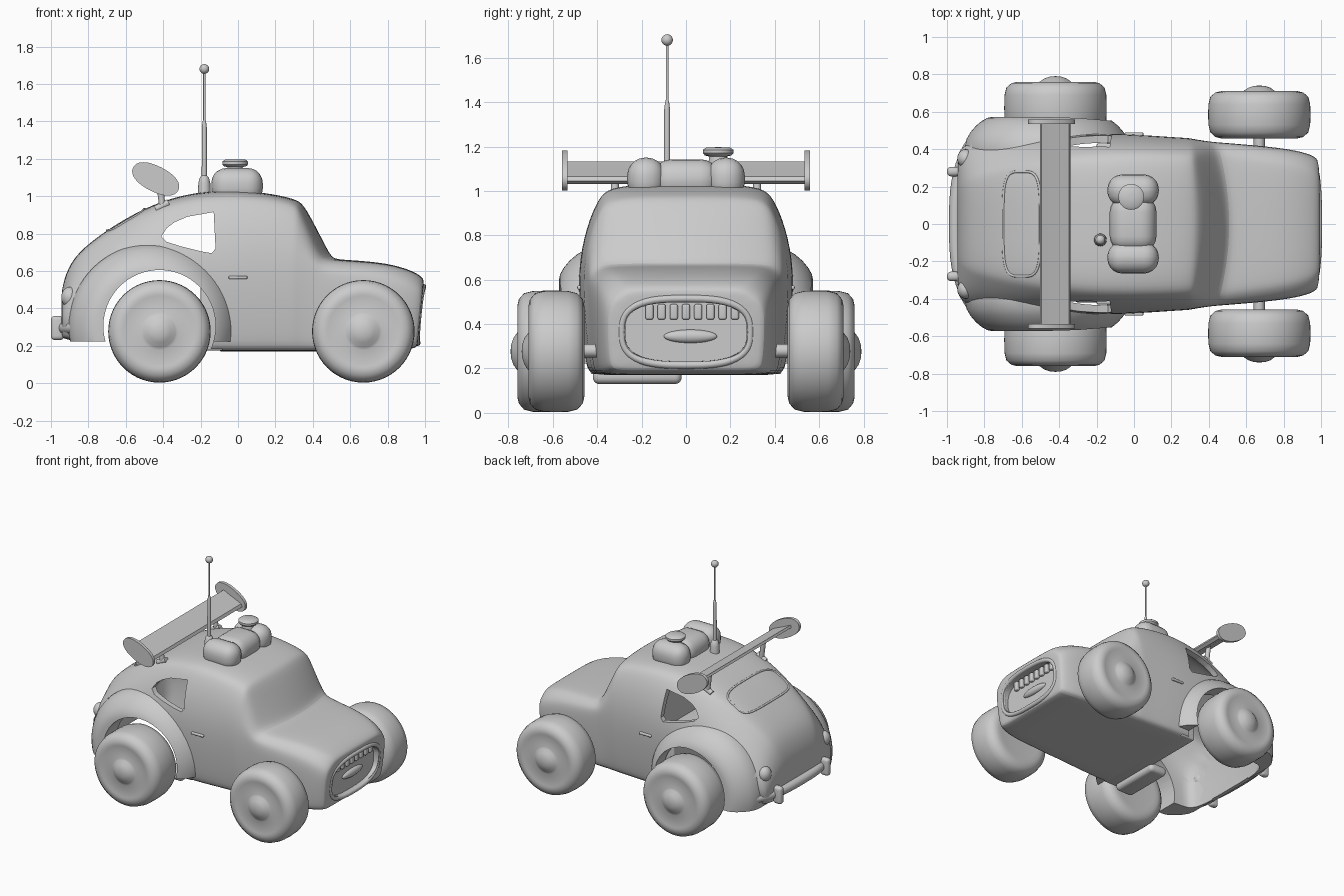
import bpy, bmesh, math
from mathutils import Vector, Matrix

if "Cube" in bpy.data.objects:
    bpy.data.objects.remove(bpy.data.objects["Cube"])

grey = bpy.data.materials.new("plain grey")
grey.diffuse_color = (0.6, 0.6, 0.6, 1)
grey.use_nodes = True
grey.node_tree.nodes["Principled BSDF"].inputs["Base Color"].default_value = grey.diffuse_color


def finish(name, bm, angle=40):
    bmesh.ops.recalc_face_normals(bm, faces=bm.faces[:])
    me = bpy.data.meshes.new(name)
    bm.to_mesh(me)
    bm.free()
    ob = bpy.data.objects.new(name, me)
    bpy.context.collection.objects.link(ob)
    me.materials.append(grey)
    smooth(ob, angle)
    return ob


def smooth(ob, angle=40):
    bpy.ops.object.select_all(action='DESELECT')
    bpy.context.view_layer.objects.active = ob
    ob.select_set(True)
    bpy.ops.object.shade_smooth_by_angle(angle=math.radians(angle))


def apply_mods(ob):
    bpy.context.view_layer.update()
    me = bpy.data.meshes.new_from_object(ob.evaluated_get(bpy.context.evaluated_depsgraph_get()))
    ob.modifiers.clear()
    ob.data = me


def ball(name, c, r, seg=40):
    bm = bmesh.new()
    bmesh.ops.create_uvsphere(bm, u_segments=seg, v_segments=seg // 2, radius=1)
    for v in bm.verts:
        v.co = Vector([c[i] + v.co[i] * r[i] for i in range(3)])
    return finish(name, bm)


def lathe(name, c, prof, axis='z', seg=40, floor=None):
    # prof holds (radius, distance along axis); axis 'z', or +1 / -1 for +y / -y
    bm = bmesh.new()
    rings = []
    for r, h in prof:
        ring = []
        for k in range(seg):
            a = math.tau * k / seg
            p = (r * math.cos(a), r * math.sin(a), h)
            if axis != 'z':
                p = (p[0], h * axis, p[1])
            ring.append(bm.verts.new(Vector(c) + Vector(p)))
        rings.append(ring)
    skin(bm, rings)
    if floor is not None:
        cut = bmesh.ops.bisect_plane(bm, geom=bm.verts[:] + bm.edges[:] + bm.faces[:],
                                     plane_co=(0, 0, floor), plane_no=(0, 0, 1), clear_inner=True)
        bmesh.ops.holes_fill(bm, edges=[e for e in cut['geom_cut'] if isinstance(e, bmesh.types.BMEdge)])
    return finish(name, bm)


def skin(bm, rings):
    for a, b in zip(rings, rings[1:]):
        for k in range(len(a)):
            j = (k + 1) % len(a)
            bm.faces.new((a[k], a[j], b[j], b[k]))
    bm.faces.new(rings[0])
    bm.faces.new(rings[-1][::-1])


def prism(name, pts, axis, a, b):
    # extrudes a closed outline along x (pts = y, z) or y (pts = x, z)
    bm = bmesh.new()
    at = (lambda p, d: (d, p[0], p[1])) if axis == 'x' else (lambda p, d: (p[0], d, p[1]))
    skin(bm, [[bm.verts.new(at(p, d)) for p in pts] for d in (a, b)])
    return finish(name, bm)


def box(name, c, s, bevel=0.02):
    bm = bmesh.new()
    bmesh.ops.create_cube(bm, size=1)
    bmesh.ops.scale(bm, vec=s, verts=bm.verts)
    bmesh.ops.bevel(bm, geom=bm.edges[:], offset=bevel, segments=5, profile=0.5, affect='EDGES')
    bmesh.ops.translate(bm, vec=c, verts=bm.verts)
    return finish(name, bm)


def tube(name, pts, r, closed=False):
    cu = bpy.data.curves.new(name, 'CURVE')
    cu.dimensions, cu.bevel_depth, cu.bevel_resolution, cu.use_fill_caps = '3D', r, 3, True
    sp = cu.splines.new('POLY')
    sp.points.add(len(pts) - 1)
    for q, p in zip(sp.points, pts):
        q.co = (*p, 1)
    sp.use_cyclic_u = closed
    ob = bpy.data.objects.new(name, cu)
    bpy.context.collection.objects.link(ob)
    cu.materials.append(grey)
    bpy.ops.object.select_all(action='DESELECT')
    bpy.context.view_layer.objects.active = ob
    ob.select_set(True)
    bpy.ops.object.convert(target='MESH')
    smooth(bpy.context.object)


def squircle(a, b, n=48, e=0.7):
    f = lambda t: math.copysign(abs(t) ** e, t)
    return [(a * f(math.cos(math.tau * k / n)), b * f(math.sin(math.tau * k / n))) for k in range(n)]


def loft(name, sections):
    # rounded car cross-sections along x, bowed at the windshield, leaning at the nose
    bm = bmesh.new()
    rings = []
    for x, zb, zm, zt, wb, wm, wt in sections:
        h = zt - zm
        half = [(0, zb), (wb * .6, zb), (wb * .95, zb), (wb, zb + .03),
                (wb + (wm - wb) * .7, (zb + zm) / 2), (wm, zm), ((wm + wt) / 2 + .01, zm + h * .5),
                (wt, zt - h * .16), (wt * .88, zt - h * .04), (wt * .5, zt), (0, zt)]
        ring = half + [(-y, z) for y, z in half[-2:0:-1]]
        lean = .10 if x > .9 else 0
        bow = .45 * math.exp(-((x - .46) / .12) ** 2)
        rings.append([bm.verts.new((x + lean * (z - .5) - bow * y * y, y, z)) for y, z in ring])
    skin(bm, rings)
    ob = finish(name, bm)
    ob.modifiers.new("round", 'SUBSURF').levels = 2
    apply_mods(ob)
    return ob


def boolean(ob, other, op):
    m = ob.modifiers.new("cut", 'BOOLEAN')
    m.operation, m.object, m.solver = op, other, 'EXACT'
    apply_mods(ob)
    bpy.data.objects.remove(other)


# body shell: x, bottom, belt, top, half widths at bottom, belt and top
S = [(-.945, .27, .36, .45, .30, .32, .18), (-.94, .24, .37, .52, .36, .40, .22),
     (-.90, .23, .42, .645, .40, .43, .26), (-.80, .22, .5, .75, .42, .46, .30),
     (-.6, .20, .60, .885, .43, .48, .34), (-.4, .18, .64, .98, .44, .49, .37),
     (-.2, .17, .65, 1.025, .45, .49, .39), (0, .17, .65, 1.035, .45, .485, .395),
     (.2, .17, .65, 1.01, .435, .47, .39), (.32, .17, .64, .98, .43, .465, .385),
     (.36, .17, .64, .95, .425, .46, .385), (.48, .17, .61, .72, .42, .445, .40),
     (.51, .17, .59, .665, .42, .44, .39), (.56, .17, .57, .66, .41, .435, .375),
     (.8, .17, .54, .645, .395, .41, .345), (.94, .18, .49, .595, .365, .38, .305),
     (.985, .19, .47, .56, .345, .355, .27), (.992, .21, .46, .54, .32, .33, .25)]
body = loft("body", S)
flare = [(.44, .2), (.44, .41), (.43, .455), (.41, .49), (.38, .525), (.35, .55), (.32, .567), (.29, .573), (.15, .574)]
for s in (1, -1):
    boolean(body, lathe("fender", (-.465, 0, .305), flare, s, 72, .222), 'UNION')
C = [(x, .05, m, t - .05, b - .04, w - .04, p - .03) for x, z, m, t, b, w, p in S[2:7]]
boolean(body, loft("cavity", C + [(-.10,) + C[-1][1:], (-.09,) + C[-1][1:]]), 'DIFFERENCE')
arch = [(-.42 + .30 * math.cos(math.tau * k / 64), .305 + .30 * math.sin(math.tau * k / 64)) for k in range(64)]
boolean(body, prism("arch_cutter", arch, 'y', -.8, .8), 'DIFFERENCE')
window = [(-.41, .785), (-.38, .83), (-.34, .86), (-.27, .89), (-.13, .915), (-.12, .72),
          (-.14, .695), (-.2, .705), (-.3, .73), (-.38, .755)]
boolean(body, prism("window_cutter", window, 'y', -.8, .8), 'DIFFERENCE')
mouth = [(y, z + .365) for y, z in squircle(.275, .135)]
boolean(body, prism("grille_cutter", mouth, 'x', .935, 1.2), 'DIFFERENCE')
smooth(body, 35)

# bulkhead closing the cabin ahead of the rear wheels
box("bulkhead", (-.14, 0, .39), (.12, .86, .43), .01)

# grille rim, teeth and lower lip
tube("grille_rim", [(.988 + .10 * (z - .5) - .12 * y * y, y, z)
                    for y, z in [(y, z + .365) for y, z in squircle(.29, .15)]], .017, True)
for k in range(8):
    box("grille_tooth", (.945, -.165 + .055 * k, .455), (.03, .036, .07), .01)
ball("grille_lip", (.935, .02, .345), (.025, .12, .03))

# wheels, hubs and axles
for s in (1, -1):
    for name, x, y0, y1 in (("rear", -.42, .48, .76), ("front", .67, .46, .71)):
        w = y1 - y0
        prof = [(.01, 0), (.17, 0), (.20, -.003), (.235, .005), (.262, .03), (.272, .07), (.274, w / 2),
                (.272, w - .07), (.262, w - .03), (.235, w - .007), (.205, w), (.19, w - .003),
                (.10, w - .006), (.085, w), (.06, w + .018), (.03, w + .028), (.005, w + .03)]
        lathe(name + "_wheel", (x, y0 * s, .277), prof, s, 56)
        lathe(name + "_axle", (x, .30 * s, .28), [(.03, 0), (.03, .2)], s, 20)

# roof pod with filler cap
for s in (1, -1):
    box("roof_pod_end", (-.005, .18 * s, 1.055), (.275, .17, .19), .08)
box("roof_pod_middle", (-.005, 0, 1.05), (.25, .30, .185), .085)
lathe("pod_cap", (-.015, .145, 1.12), [(.045, 0), (.04, .035), (.06, .04), (.069, .05), (.069, .065), (.055, .075), (.01, .077)])

# antenna
lathe("antenna", (-.18, -.085, 1.0), [(.035, 0), (.032, .07), (.024, .1), (.014, .11), (.013, .37),
                                       (.009, .40), (.006, .41), (.006, .67)], 'z', 16)
ball("antenna_tip", (-.18, -.085, 1.68), (.026, .026, .026), 20)

# rear wing, end plates and struts
tilt = Matrix.Rotation(math.radians(27), 4, 'Y')
foil = [(-.09, .012), (-.03, .014), (.03, .018), (.07, .02), (.088, .006), (.075, -.016), (.03, -.017), (-.03, -.01), (-.09, -.006)]
wing = prism("wing", foil, 'y', -.54, .54)
wing.data.transform(Matrix.Translation((-.42, 0, 1.08)) @ tilt)
for s in (1, -1):
    plate = prism("wing_end_plate", squircle(.135, .068, 48, .9), 'y', .535 * s, .558 * s)
    plate.data.transform(Matrix.Translation((-.44, 0, 1.092)) @ tilt)
    tube("wing_strut", [(-.42, .32 * s, 1.07), (-.41, .32 * s, .99), (-.40, .32 * s, .91)], .018)
    tube("wing_foot", [(-.44, .32 * s, .93), (-.37, .32 * s, .965)], .02)

# rear hatch seam laid on the shell
seam = []
for dx, y in squircle(.10, .28, 64, .5):
    hit, p, n, i = body.ray_cast((-.60 + dx, y, 2), (0, 0, -1))
    if hit:
        seam.append(p)
tube("hatch_seam", seam, .007, True)

# rear bumper, overriders, lamps and door handles
tube("rear_bumper", [(-.955 + 1.1 * abs(y) ** 3, y, .295) for y in [-.45 + .045 * k for k in range(21)]], .034)
for s in (1, -1):
    box("overrider", (-.965, .28 * s, .295), (.07, .05, .13), .022)
    ball("tail_lamp", (-.90, .35 * s, .46), (.045, .05, .055), 24)
    box("door_handle", (0, .475 * s, .565), (.10, .03, .018), .007)

# muffler under the floor
box("muffler", (-.25, -.22, .165), (.15, .40, .07), .03)
